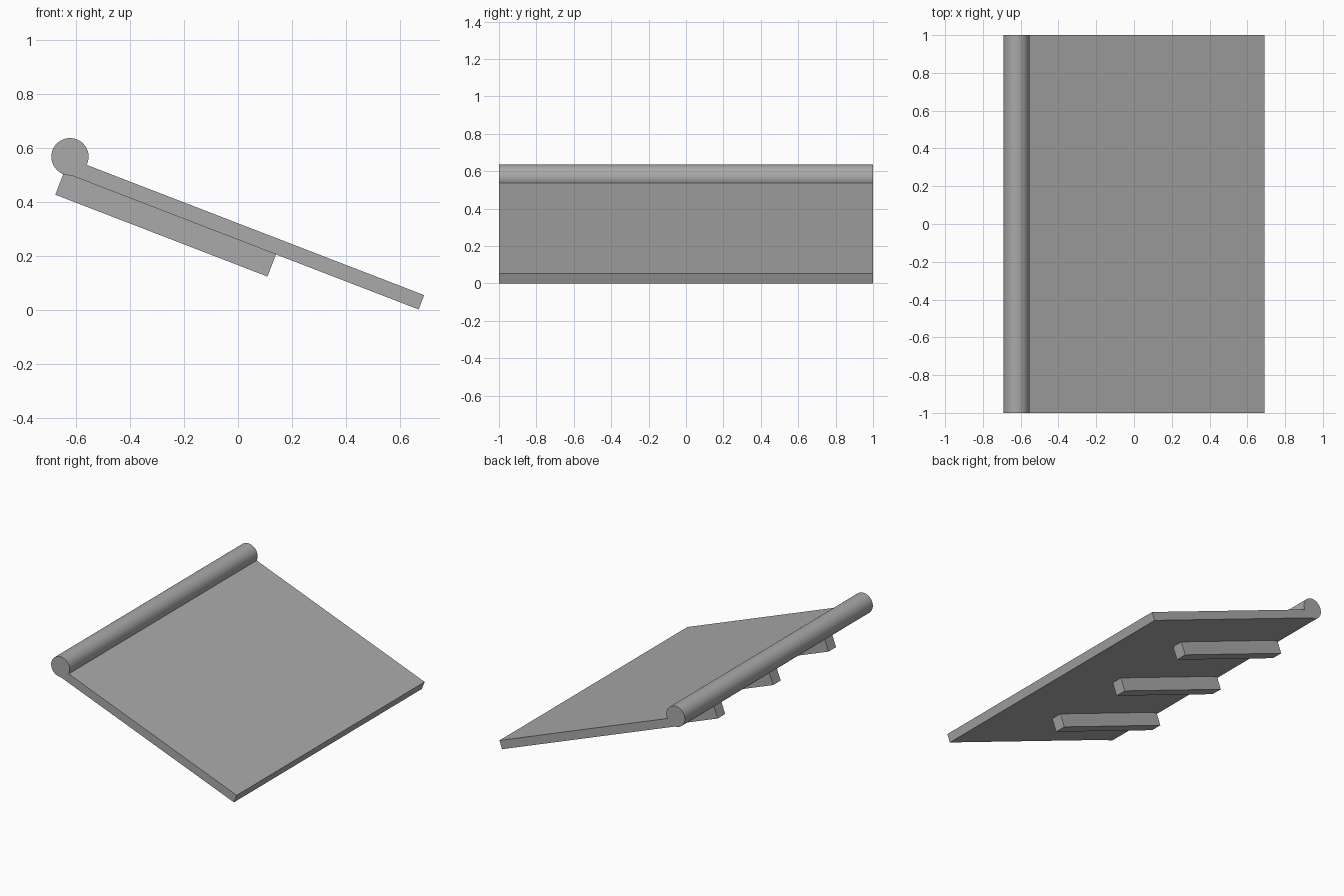
import bpy
import math
from mathutils import Matrix

cube = bpy.data.objects.get("Cube")
if cube:
    bpy.data.objects.remove(cube, do_unlink=True)

# Single plain grey finish
grey = bpy.data.materials.new("plain grey")
grey.use_nodes = True
COLOUR = (0.4, 0.4, 0.4, 1)
grey.diffuse_color = COLOUR
grey.node_tree.nodes["Principled BSDF"].inputs["Base Color"].default_value = COLOUR

# Everything hangs from the rod axis and slopes down towards +x
TILT = math.radians(21.1)
ROD_X, ROD_Z, ROD_R = -0.623, 0.567, 0.069
FRAME = Matrix.Translation((ROD_X, 0, ROD_Z)) @ Matrix.Rotation(TILT, 4, "Y")


def sloped_box(name, length, low, high, y, width):
    """Box starting under the rod axis, running down the slope."""
    bpy.ops.mesh.primitive_cube_add(size=1)
    ob = bpy.context.object
    ob.name = name
    ob.data.transform(Matrix.Translation((length / 2, y, (low + high) / 2))
                      @ Matrix.Diagonal((length, width, high - low, 1)))
    ob.data.transform(FRAME)
    ob.data.materials.append(grey)
    return ob


# Sloping board
sloped_box("board", 1.41, -0.063, -0.006, 0, 2)

# Three ribs under the upper half
for label, y in (("front", -0.59), ("middle", 0), ("back", 0.59)):
    sloped_box(label + "_rib", 0.843, -0.151, -0.063, y, 0.08)

# Round rod along the top edge
bpy.ops.mesh.primitive_cylinder_add(vertices=64, radius=ROD_R, depth=2,
                                    location=(ROD_X, 0, ROD_Z),
                                    rotation=(math.pi / 2, 0, 0))
rod = bpy.context.object
rod.name = "top_rod"
rod.data.materials.append(grey)
bpy.ops.object.shade_smooth_by_angle(angle=math.radians(30))
